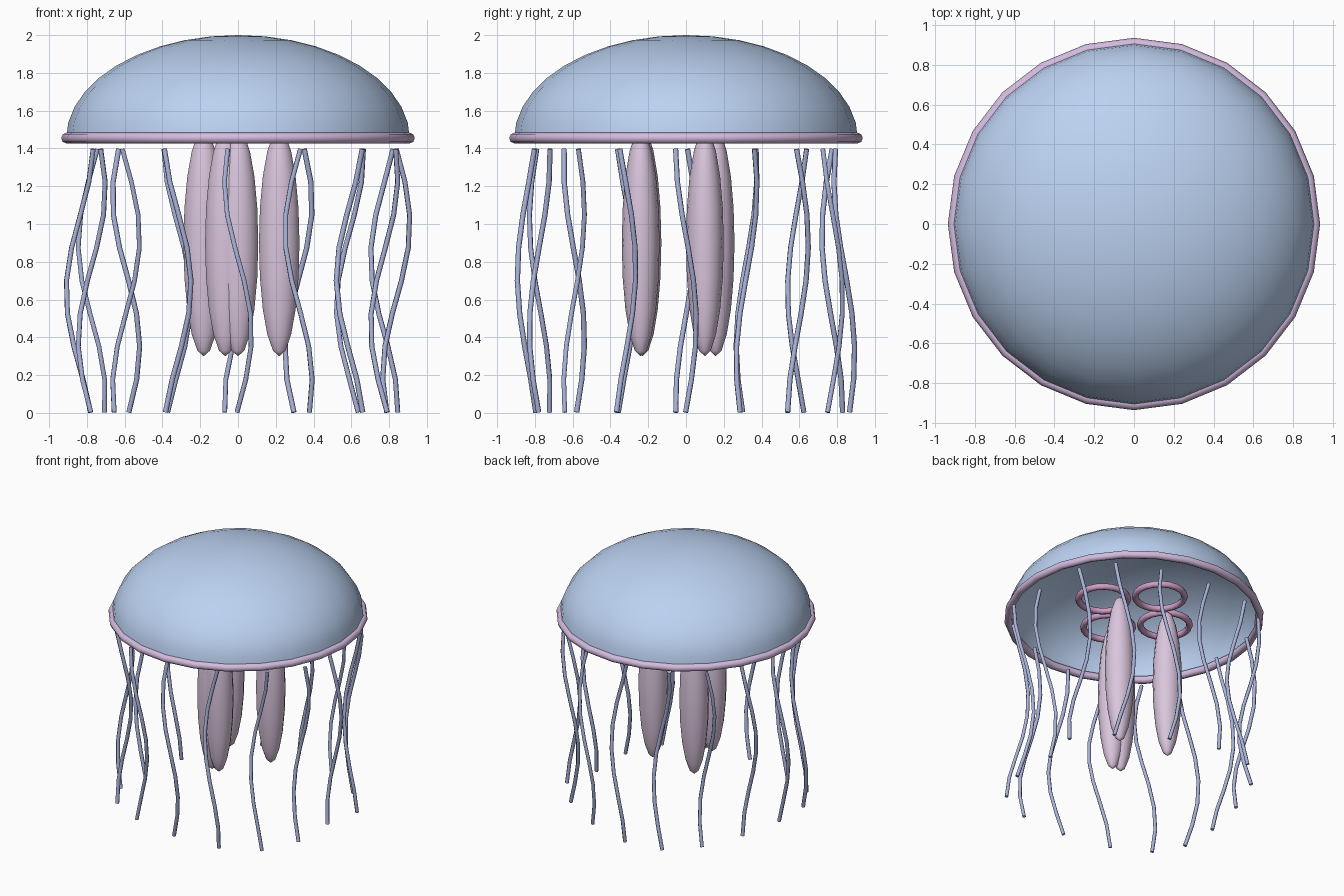
import bpy, bmesh
from math import sin, cos, pi

if "Cube" in bpy.data.objects:
    bpy.data.objects.remove(bpy.data.objects["Cube"])


def material(name, rgb):
    m = bpy.data.materials.new(name)
    m.diffuse_color = (*rgb, 1)
    m.use_nodes = True
    m.node_tree.nodes["Principled BSDF"].inputs["Base Color"].default_value = m.diffuse_color
    return m


BELL = material("bell_blue", (0.50, 0.64, 0.88))
RIM = material("rim_lilac", (0.66, 0.50, 0.74))
RING = material("ring_pink", (0.62, 0.34, 0.56))
ARM = material("arm_pink", (0.70, 0.56, 0.72))
TENTACLE = material("tentacle_blue", (0.40, 0.45, 0.70))


def finish(name, mat):
    ob = bpy.context.object
    ob.name = name
    ob.data.materials.append(mat)
    bpy.ops.object.shade_smooth()
    return ob


def torus(name, loc, major, minor, segs, mat):
    bpy.ops.mesh.primitive_torus_add(location=loc, major_radius=major, minor_radius=minor,
                                     major_segments=segs, minor_segments=8)
    return finish(name, mat)


# Bell: open upper half of a flattened sphere
bpy.ops.mesh.primitive_uv_sphere_add(segments=24, ring_count=20, radius=1, location=(0, 0, 1.45))
bell = finish("bell", BELL)
bm = bmesh.new()
bm.from_mesh(bell.data)
bmesh.ops.delete(bm, geom=[v for v in bm.verts if v.co.z < -0.01], context='VERTS')
bmesh.ops.scale(bm, vec=(0.91, 0.91, 0.55), verts=bm.verts)
bm.to_mesh(bell.data)
bm.free()

# Rim around the bell opening
torus("bell_rim", (0, 0, 1.455), 0.907, 0.029, 24, RIM)

# Four rings inside the bell
for i in range(4):
    a = i * pi / 2
    torus(f"inner_ring_{i}", (0.29 * cos(a), 0.29 * sin(a), 1.5), 0.178, 0.024, 20, RING)

# Four hanging mouth arms
for i in range(4):
    bpy.ops.mesh.primitive_uv_sphere_add(segments=14, ring_count=10, radius=1,
                                         location=(0.24 * sin(2 * i), -0.24 * cos(2 * i), 0.9))
    arm = finish(f"mouth_arm_{i}", ARM)
    arm.scale = (0.11, 0.1, 0.6)

# Sixteen wavy tentacles around the edge
STEPS = 8
for i in range(16):
    a = i * pi / 8
    cu = bpy.data.curves.new(f"tentacle_{i}", 'CURVE')
    cu.dimensions = '3D'
    cu.bevel_depth = 0.014
    cu.bevel_resolution = 1
    cu.use_fill_caps = True
    sp = cu.splines.new('POLY')
    sp.points.add(STEPS)
    for j, p in enumerate(sp.points):
        t = j / STEPS
        x = 0.838 * cos(a) + 0.072 * sin(5.5 * t + i)
        y = -0.838 * sin(a) - 0.055 * cos(4.75 * t + i)
        p.co = (x, y, 1.397 * (1 - t) + 0.003 * t, 1)
    sp.use_smooth = True
    cu.materials.append(TENTACLE)
    bpy.context.collection.objects.link(bpy.data.objects.new(f"tentacle_{i}", cu))
